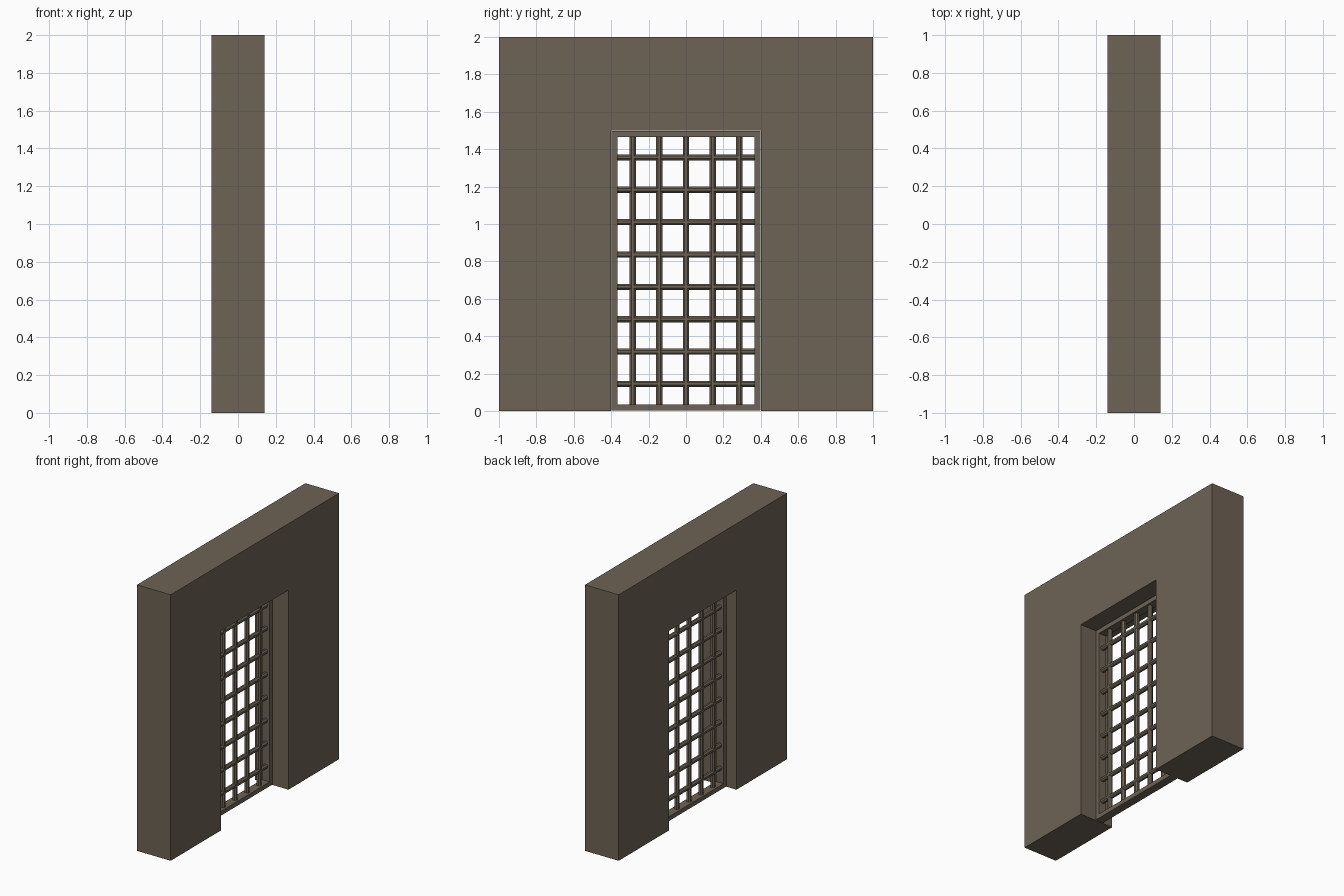
import bpy, bmesh, math
from mathutils import Matrix, Vector

if "Cube" in bpy.data.objects:
    bpy.data.objects.remove(bpy.data.objects["Cube"])

# One stone-brown colour for everything
stone = bpy.data.materials.new("brown_stone")
stone.diffuse_color = (0.155, 0.125, 0.09, 1)
stone.use_nodes = True
stone.node_tree.nodes["Principled BSDF"].inputs["Base Color"].default_value = stone.diffuse_color


def add_object(name, bm):
    mesh = bpy.data.meshes.new(name)
    bmesh.ops.recalc_face_normals(bm, faces=bm.faces)
    bm.to_mesh(mesh)
    bm.free()
    mesh.materials.append(stone)
    ob = bpy.data.objects.new(name, mesh)
    bpy.context.collection.objects.link(ob)
    return ob


def extrude_outline(name, loop, x0, x1):
    """Extrude a y/z outline along x."""
    bm = bmesh.new()
    face = bm.faces.new([bm.verts.new((x0, y, z)) for y, z in loop])
    new = bmesh.ops.extrude_face_region(bm, geom=[face])["geom"]
    verts = [g for g in new if isinstance(g, bmesh.types.BMVert)]
    bmesh.ops.translate(bm, verts=verts, vec=(x1 - x0, 0, 0))
    return add_object(name, bm)


def box(bm, lo, hi):
    lo, hi = Vector(lo), Vector(hi)
    m = Matrix.Translation((lo + hi) / 2) @ Matrix.Diagonal((*(hi - lo), 1))
    bmesh.ops.create_cube(bm, size=1, matrix=m)


def bar(name, centre, length, radius, horizontal):
    """Eight-sided rod, flats facing outwards."""
    bm = bmesh.new()
    rot = Matrix.Rotation(math.pi / 2, 4, 'X') if horizontal else Matrix()
    m = Matrix.Translation(centre) @ rot @ Matrix.Rotation(math.pi / 8, 4, 'Z')
    bmesh.ops.create_cone(bm, cap_ends=True, segments=8, radius1=radius,
                          radius2=radius, depth=length, matrix=m)
    return add_object(name, bm)


# Wall with the doorway cut up from the floor
extrude_outline("wall", [(-1, 0), (-0.4, 0), (-0.4, 1.5), (0.4, 1.5),
                         (0.4, 0), (1, 0), (1, 2), (-1, 2)], -0.14, 0.14)

# Gate frame set back in the doorway
BACK, FRONT, RIM = -0.057, 0.007, 0.033
MID = (BACK + FRONT) / 2
bm = bmesh.new()
for z0, z1 in ((0.003, 0.003 + RIM), (1.498 - RIM, 1.498)):
    box(bm, (BACK, -0.398, z0), (FRONT, 0.398, z1))
for y0, y1 in ((-0.398, -0.398 + RIM), (0.398 - RIM, 0.398)):
    box(bm, (BACK, y0, 0.003 + RIM), (FRONT, y1, 1.498 - RIM))
add_object("gate_frame", bm)

# Upright bars
for i in range(5):
    bar(f"upright_bar_{i + 1}", (MID, (i - 2) * 0.1425, 0.75), 1.45, 0.0188, False)

# Cross bars
for i in range(8):
    bar(f"cross_bar_{i + 1}", (MID, 0, 0.145 + i * 0.173), 0.75, 0.0178, True)
